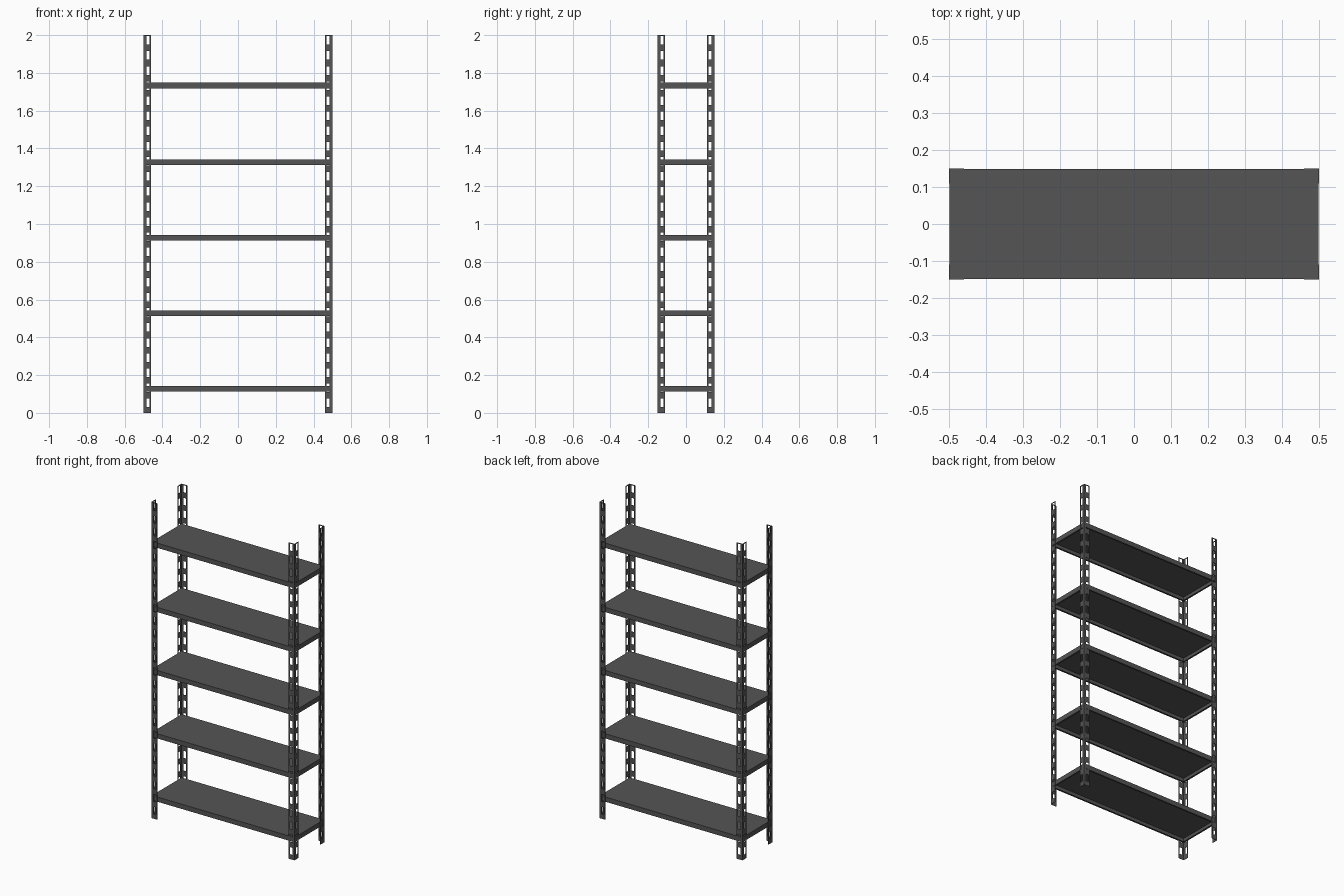
import bpy, bmesh

if "Cube" in bpy.data.objects:
    bpy.data.objects.remove(bpy.data.objects["Cube"])

HX, HY, H = 0.5, 0.15, 2.0      # outer half sizes and post height
T = 0.002                       # sheet metal thickness

metal = bpy.data.materials.new("dark_grey_metal")
metal.diffuse_color = (0.09, 0.09, 0.09, 1)
metal.use_nodes = True
metal.node_tree.nodes["Principled BSDF"].inputs["Base Color"].default_value = metal.diffuse_color


def add_object(name, bm):
    mesh = bpy.data.meshes.new(name)
    bm.to_mesh(mesh)
    bm.free()
    mesh.materials.append(metal)
    ob = bpy.data.objects.new(name, mesh)
    bpy.context.collection.objects.link(ob)
    sol = ob.modifiers.new("sheet_thickness", 'SOLIDIFY')
    sol.thickness, sol.offset, sol.use_even_offset = T, -1, True
    return ob


# slotted corner posts: L-shaped strip with the slot faces left out
steps = [0.04, 0.032, 0.015]
profile = ([(-HX + s, -HY) for s in steps] + [(-HX, -HY)]
           + [(-HX, -HY + s) for s in reversed(steps)])
levels = [0.0]
for k in range(25):
    levels += [0.03 + 0.08 * k, 0.075 + 0.08 * k]
levels.append(H)

bm = bmesh.new()
grid = [[bm.verts.new((x, y, z)) for z in levels] for x, y in profile]
for i in range(len(profile) - 1):
    for j in range(len(levels) - 1):
        if i in (1, 4) and j % 2 == 1:
            continue
        bm.faces.new((grid[i][j], grid[i][j + 1], grid[i + 1][j + 1], grid[i + 1][j]))
posts = add_object("slotted_corner_posts", bm)
mir = posts.modifiers.new("four_corners", 'MIRROR')
mir.use_axis = (True, True, False)
mir.use_mirror_merge = False


# shelves: folded tray with a skirt and a small inward lip
def shelf(name, top):
    bm = bmesh.new()

    def ring(inset, z):
        x, y = HX - T - inset, HY - T - inset
        return [bm.verts.new(p) for p in ((-x, -y, z), (x, -y, z), (x, y, z), (-x, y, z))]

    rings = [ring(0, top), ring(0, top - 0.03), ring(0.01, top - 0.03)]
    bm.faces.new(rings[0])
    for a, b in zip(rings, rings[1:]):
        for i in range(4):
            n = (i + 1) % 4
            bm.faces.new((a[i], b[i], b[n], a[n]))
    add_object(name, bm)


for n, top in enumerate((0.143, 0.543, 0.943, 1.342, 1.748)):
    shelf(f"shelf_{n + 1}", top)
